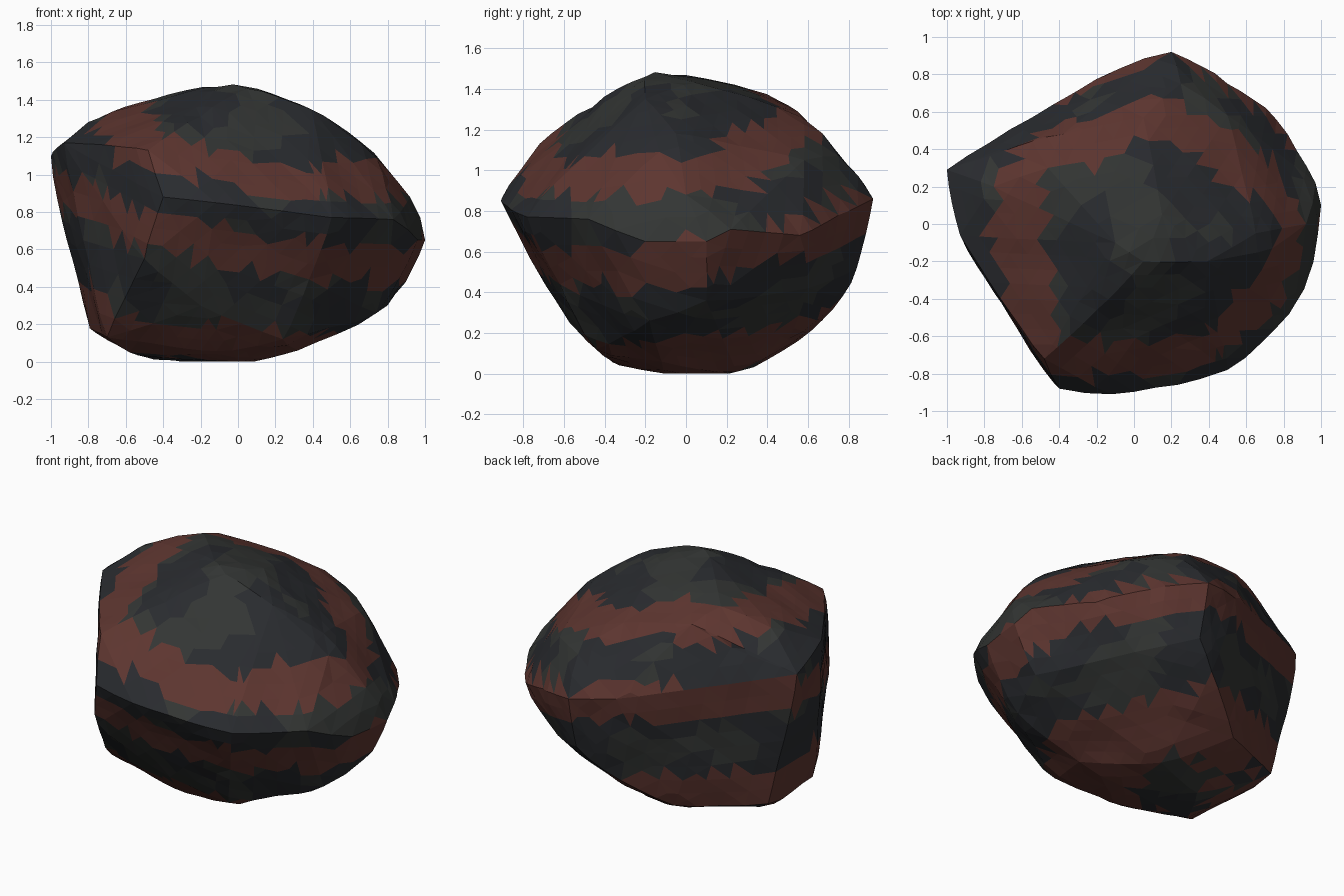
import bpy, bmesh, random
from mathutils import Vector, noise

if "Cube" in bpy.data.objects:
    bpy.data.objects.remove(bpy.data.objects["Cube"])

random.seed(4)

# Main corners of the boulder: crown, girdle, underside
CORNERS = [
    (-.1, -.1, 1.47), (.05, -.2, 1.46), (.15, .05, 1.43), (-.46, .3, 1.4), (-.38, .48, 1.33),
    (.39, -.2, 1.35), (-.75, .2, 1.3), (.65, -.05, 1.18), (.05, .57, 1.26), (-.2, -.46, 1.31),
    (-.48, -.72, 1.13), (.25, .75, 1.07), (.5, .58, 1.05), (.74, -.13, 1.09), (-.62, .42, 1.22),
    (-1, .29, 1.1), (-.93, -.06, 1.17), (-.4, -.88, .88), (-.12, -.91, .85), (.35, -.83, .79),
    (.5, -.78, .77), (.83, -.48, .76), (.96, -.2, .65), (1, .1, .65), (.92, 0, .88),
    (.97, .22, .71), (.76, .56, .68), (.5, .75, .78), (.2, .92, .86), (.2, .84, .52),
    (.84, .1, .36), (.74, -.18, .26), (.05, .77, .38), (.02, .5, .17), (.32, -.12, .06),
    (.5, .6, .42), (0, .25, .01), (0, -.1, 0), (-.4, .1, .02), (-.58, -.2, .05),
    (-.8, .3, .21), (-.03, -.36, .06), (.24, -.44, .12), (.38, -.62, .44), (-.2, -.6, .3),
    (-.7, -.3, .13), (-.5, -.73, .55), (-.3, .55, .16), (-.08, .83, .9),
]

# Convex block through the corners
bm = bmesh.new()
for c in CORNERS:
    bm.verts.new(c)
res = bmesh.ops.convex_hull(bm, input=bm.verts[:])
loose = [v for v in bm.verts if not v.link_faces]
bmesh.ops.delete(bm, geom=loose, context='VERTS')
corners = {v.co.to_tuple(3) for v in bm.verts}

# Break the block into small facets, longest edges first
for limit in (.6, .4, .28, .21, .18, .165):
    edges = [e for e in bm.edges if e.calc_length() > limit]
    bmesh.ops.subdivide_edges(bm, edges=edges, cuts=1)
    bmesh.ops.triangulate(bm, faces=bm.faces[:], quad_method='SHORT_EDGE')
    flat = [e for e in bm.edges if len(e.link_faces) == 2 and e.calc_face_angle(0) < .02]
    bmesh.ops.beautify_fill(bm, faces=bm.faces[:], edges=flat)
bmesh.ops.recalc_face_normals(bm, faces=bm.faces[:])
bm.normal_update()

# Weathering: slight swelling between the corners
shift = {v: v.normal * (.012 + .015 * noise.noise(v.co * 4))
         for v in bm.verts if v.co.to_tuple(3) not in corners}
for v, d in shift.items():
    v.co += d
    v.co.z = max(v.co.z, 0)
    v.co.x = max(-1, min(1, v.co.x))

# Tilted rust-red strata in dark stone
BANDS = [(-.03, .24), (.61, .83), (1.08, 1.25)]
for f in bm.faces:
    p = f.calc_center_median()
    s = p.z + .2 * p.x - .15 * p.y + .08 * noise.noise(p * 2.5) + random.uniform(-.02, .02)
    if any(a < s < b for a, b in BANDS):
        f.material_index = 2
    else:
        f.material_index = 1 if noise.noise(p * 3 + Vector((9, 3, 1))) > .1 else 0
    f.smooth = False

mesh = bpy.data.meshes.new("boulder")
bm.to_mesh(mesh)
bm.free()
for name, col in (("slate", (.022, .024, .028, 1)), ("grey_stone", (.033, .036, .034, 1)),
                  ("rust_stone", (.11, .036, .029, 1))):
    m = bpy.data.materials.new(name)
    m.diffuse_color = col
    m.use_nodes = True
    m.node_tree.nodes["Principled BSDF"].inputs["Base Color"].default_value = m.diffuse_color
    mesh.materials.append(m)
bpy.context.collection.objects.link(bpy.data.objects.new("boulder", mesh))
